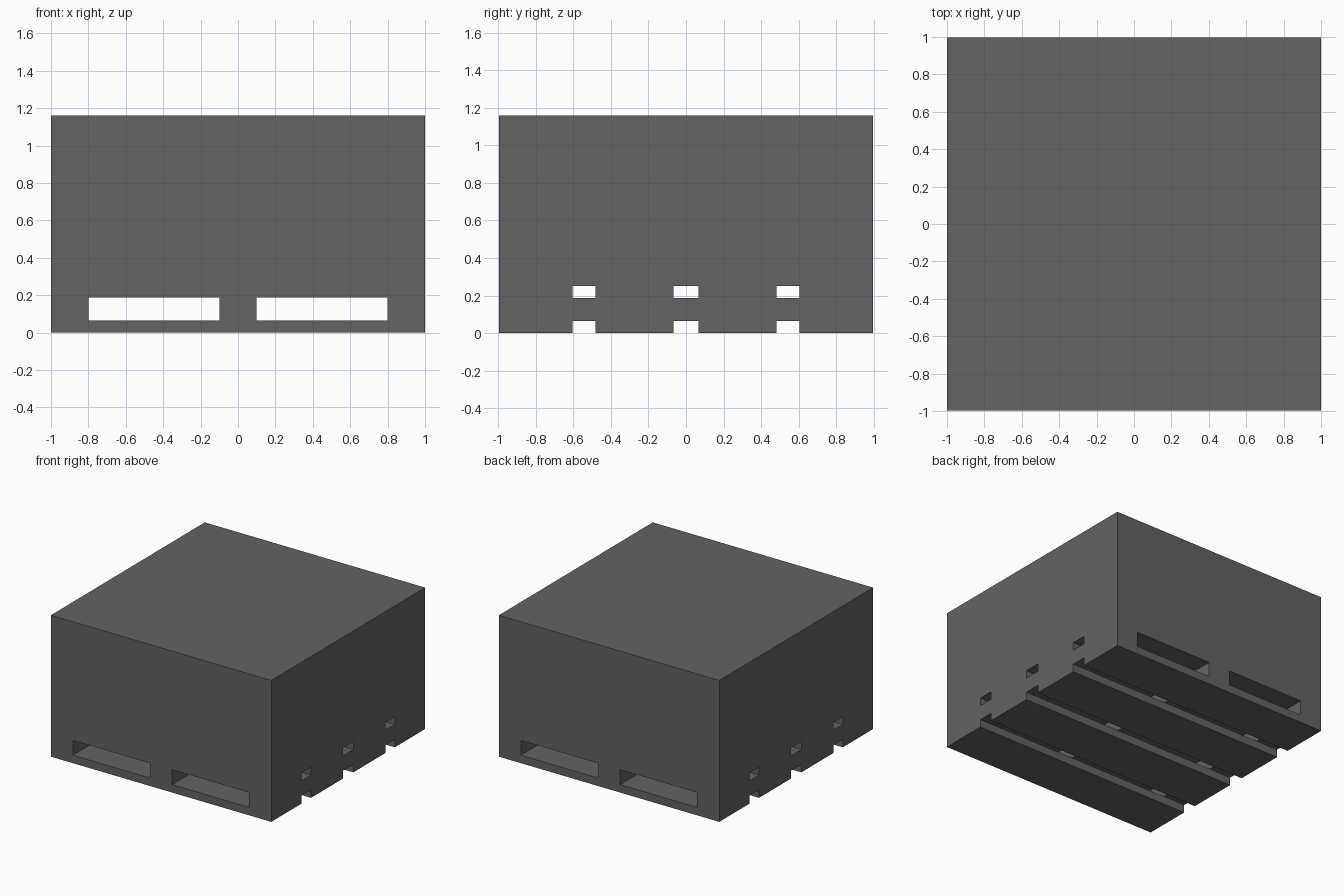
import bpy

if "Cube" in bpy.data.objects:
    bpy.data.objects.remove(bpy.data.objects["Cube"])

# Levels: bottom boards, stringers, top boards, load
Z_BOTTOM, Z_STRINGER, Z_DECK, Z_TOP = 0.065, 0.187, 0.252, 1.16
Y = 0.997
BOARDS = [(-Y, -0.605), (-0.481, -0.067), (0.067, 0.481), (0.605, Y)]
STRINGERS = [(-1.0, -0.8), (-0.1, 0.1), (0.8, 1.0)]

dark = bpy.data.materials.new("dark_grey")
dark.diffuse_color = (0.125, 0.125, 0.125, 1)
dark.use_nodes = True
dark.node_tree.nodes["Principled BSDF"].inputs["Base Color"].default_value = dark.diffuse_color


def block(name, x, y, z):
    """Axis-aligned block from (min, max) ranges."""
    bpy.ops.mesh.primitive_cube_add(size=1)
    ob = bpy.context.object
    ob.name = name
    ob.data.materials.append(dark)
    for v in ob.data.vertices:
        for i, (lo, hi) in enumerate((x, y, z)):
            v.co[i] = hi if v.co[i] > 0 else lo
    return ob


# Pallet boards run left to right, below and above the stringers
for i, span in enumerate(BOARDS, 1):
    block(f"bottom_board_{i}", (-1, 1), span, (0, Z_BOTTOM))
    block(f"deck_board_{i}", (-1, 1), span, (Z_STRINGER, Z_DECK))

# Stringers run front to back, leaving two fork openings
for i, span in enumerate(STRINGERS, 1):
    block(f"stringer_{i}", span, (-Y, Y), (Z_BOTTOM, Z_STRINGER))

# Boxed load resting on the deck
block("load_box", (-1, 1), (-Y, Y), (Z_DECK, Z_TOP))
